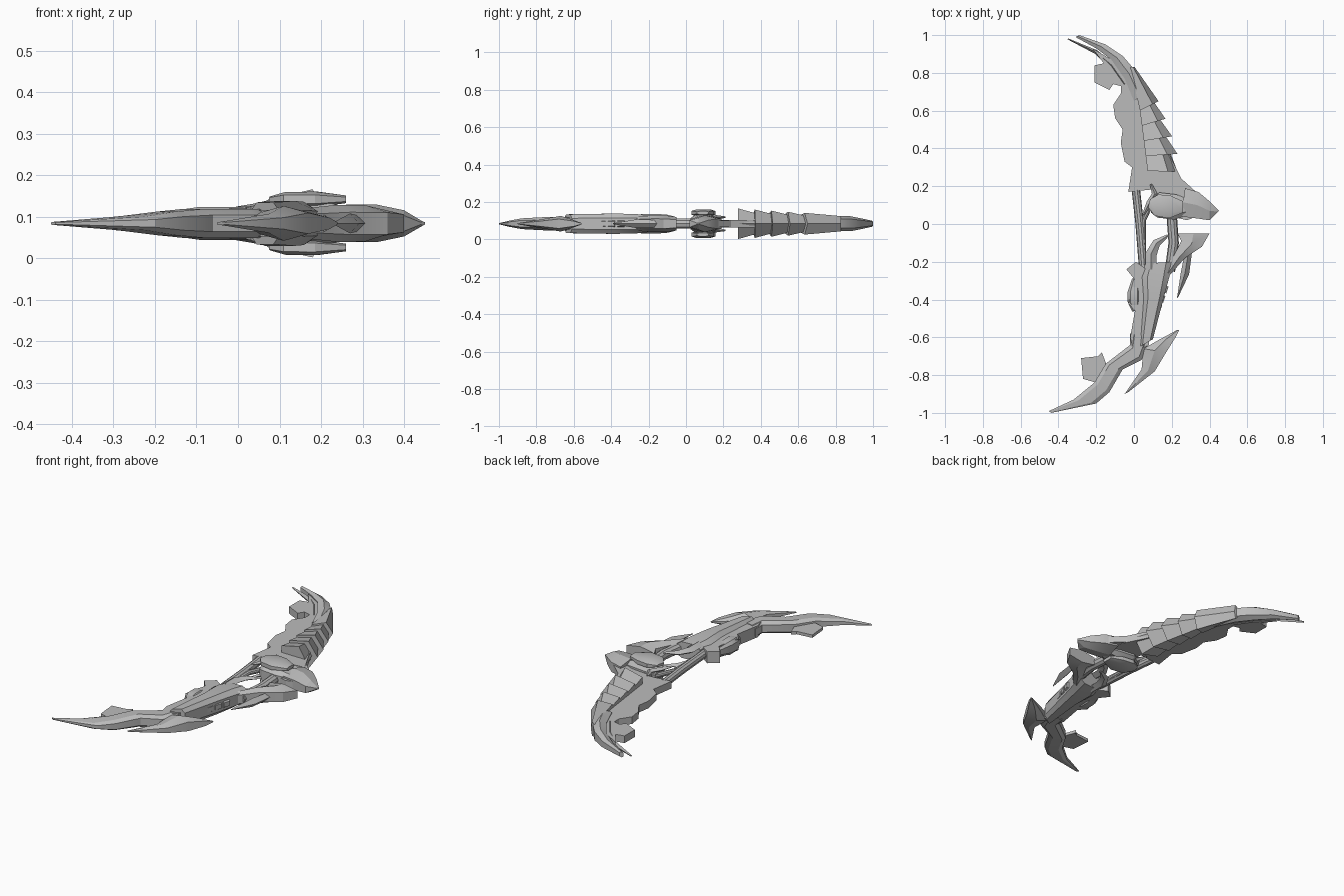
import bpy, bmesh, math
from mathutils import Vector

cube = bpy.data.objects.get("Cube")
if cube:
    bpy.data.objects.remove(cube)

MIDDLE = .084  # height of the symmetry plane

steel = bpy.data.materials.new("plain grey steel")
steel.use_nodes = True
steel.diffuse_color = (.5, .5, .5, 1)
steel.node_tree.nodes["Principled BSDF"].inputs["Base Color"].default_value = steel.diffuse_color


def clamp(value):
    return max(-1, min(1, value))


def section(sides, fullness=1, turned=False):
    """Regular polygon pushed out to its bounding square by the fullness factor."""
    offset = math.pi / sides if turned else 0
    angles = [math.tau * i / sides + offset for i in range(sides)]
    return [(.5 + clamp(fullness * math.cos(a)) / 2, clamp(fullness * math.sin(a)))
            for a in angles]


LENS = section(4)
WEDGE = section(5, 1.2)
RIDGE = section(6, 1.2, turned=True)
SLAB = section(8, 1.5, turned=True)
ROUND = section(10)


def finish(name, bm):
    """Turn a bmesh into a shaded object."""
    bmesh.ops.recalc_face_normals(bm, faces=bm.faces)
    mesh = bpy.data.meshes.new(name)
    bm.to_mesh(mesh)
    bm.free()
    mesh.materials.append(steel)
    part = bpy.data.objects.new(name, mesh)
    bpy.context.collection.objects.link(part)
    bpy.ops.object.select_all(action='DESELECT')
    part.select_set(True)
    bpy.context.view_layer.objects.active = part
    bpy.ops.object.shade_smooth_by_angle(angle=math.radians(25))


def plate(name, half, outline):
    """Flat plate extruded from a plan outline."""
    bm = bmesh.new()
    face = bm.faces.new([bm.verts.new((x, y, MIDDLE - half)) for x, y in outline])
    extruded = bmesh.ops.extrude_face_region(bm, geom=[face])
    moved = [item for item in extruded["geom"] if isinstance(item, bmesh.types.BMVert)]
    bmesh.ops.translate(bm, verts=moved, vec=(0, 0, 2 * half))
    finish(name, bm)


def fade(position, first, last):
    """Full size halfway along, shrinking to the given share at either end."""
    return min(first + 2 * position * (1 - first), last + 2 * (1 - position) * (1 - last), 1)


def loft(name, profile, half, inner, outer, first=1, last=1, lift=0):
    """Skin a profile stretched between two plan rails."""
    bm = bmesh.new()
    rings = []
    for i, (a, b) in enumerate(zip(inner, outer)):
        height = half * fade(i / (len(inner) - 1), first, last)
        ring = []
        for across, up in profile:
            point = Vector(a).lerp(Vector(b), across)
            ring.append(bm.verts.new((point.x, point.y, MIDDLE + lift + height * up)))
        rings.append(ring)
    for ring, following in zip(rings, rings[1:]):
        for i in range(len(ring)):
            bm.faces.new((ring[i - 1], ring[i], following[i], following[i - 1]))
    bm.faces.new(rings[0])
    bm.faces.new(rings[-1])
    finish(name, bm)


def sweep(name, profile, width, half, path, first=1, last=1, lift=0):
    """Carry a profile along a plan path, fading in width and height together."""
    points = [Vector(p) for p in path]
    end = len(points) - 1
    inner, outer = [], []
    for i, point in enumerate(points):
        along = (points[min(i + 1, end)] - points[max(i - 1, 0)]).normalized()
        reach = along.orthogonal() * width / 2 * fade(i / end, first, last)
        inner.append(point - reach)
        outer.append(point + reach)
    loft(name, profile, half, inner, outer, first, last, lift)


# Upper limb: ragged web behind the armour
plate("upper_web", .02, [
    (-.22, .93), (-.16, .85), (-.21, .84), (-.21, .75), (-.13, .71), (-.11, .74),
    (-.07, .73), (-.07, .69), (-.11, .63), (-.1, .56), (-.06, .5), (-.07, .43),
    (-.05, .33), (-.01, .3), (-.03, .17), (.27, .2), (.2, .34), (.1, .6), (0, .8)])

# Upper limb: curved horn tip and the separate edge behind it
loft("upper_tip", RIDGE, .04,
     [(-.31, .99), (-.2, .93), (-.12, .87), (-.05, .77), (0, .65)],
     [(-.29, 1), (-.15, .95), (-.06, .89), (0, .82), (.06, .7)], first=.4)
sweep("upper_inner_edge", LENS, .03, .024,
      [(-.35, .98), (-.2, .91), (-.12, .84), (-.05, .74)], first=.2)

# Upper limb: overlapping armour scales, each flared at its lower end
rims = [((-.02, .83), (.01, .83))]
for n in range(5):
    rims.append(((.03 + n * .01, .6 - n * .08), (min(.13 + n * .036, .23), .65 - n * .093)))
for n in range(5):
    (top_in, top_out), (low_in, low_out) = rims[n:n + 2]
    tucked = Vector(top_in).lerp(Vector(top_out), .8)
    loft(f"upper_scale_{n + 1}", WEDGE, .058 + n * .006,
         [top_in, low_in], [tucked, low_out], first=.7)

# Centre: shoulder plate, forward horn and faceted core
plate("shoulder_plate", .018, [
    (.1, .2), (.24, .25), (.34, .16), (.36, .05), (.28, .02), (.12, .06)])
loft("shoulder_horn", RIDGE, .045,
     [(.25, .04), (.33, .03), (.4, .02), (.44, .06)],
     [(.27, .19), (.34, .17), (.4, .12), (.45, .07)], last=.1)
sweep("core", SLAB, .16, .06, [(.09, .1), (.13, .1), (.22, .09), (.29, .09)], .5, .5)

# Twin shells and hooks above and below the core
for side, word in ((1, "upper"), (-1, "lower")):
    sweep(f"core_shell_{word}", SLAB, .15, .023,
          [(.08, .11), (.12, .1), (.19, .09), (.26, .09)], .3, .4, side * .058)
    sweep(f"top_hook_{word}", LENS, .04, .015,
          [(.09, .21), (.11, .16), (.08, .11), (.05, .05)], .3, .3, side * .035)
    sweep(f"bottom_hook_{word}", LENS, .06, .018,
          [(.18, -.06), (.12, -.1), (.09, -.16), (.09, -.24)], .2, 1, side * .035)

# Grip bars
sweep("grip_rear", ROUND, .045, .022, [(.01, .18), (.03, 0), (.05, -.25)])
sweep("grip_brace", ROUND, .028, .014, [(.11, .15), (.05, .02), (.05, -.2)])
sweep("grip_front", ROUND, .055, .028, [(.2, .04), (.21, -.1), (.19, -.25)])

# Lower limb: armoured body, forward fin and hanging spike
loft("lower_body", SLAB, .056,
     [(.06, -.21), (.04, -.28), (.05, -.4), (.03, -.65)],
     [(.2, -.2), (.19, -.27), (.16, -.38), (.1, -.61)], .8, .9)
loft("lower_fin", RIDGE, .048,
     [(.23, -.05), (.25, -.09), (.21, -.17), (.17, -.25)],
     [(.4, -.05), (.36, -.12), (.27, -.18), (.19, -.27)], .75, .8)
sweep("hanging_spike", LENS, .045, .024,
      [(.29, -.14), (.27, -.26), (.23, -.39)], first=.8, last=.1)

# Row of small blocks along the lower front edge
for n in range(5):
    x, y = .15 - n * .017, -.32 - n * .05
    sweep(f"edge_block_{n + 1}", SLAB, .07, .022, [(x, y), (x - .012, y - .036)])

# Lower limb: notched rear spine with a raised knob
plate("lower_spine", .032, [
    (.01, -.2), (-.04, -.24), (0, -.29), (-.03, -.42), (.005, -.46),
    (-.02, -.6), (0, -.68), (.08, -.64), (.08, -.25)])
sweep("spine_knob", SLAB, .08, .045, [(.01, -.29), (0, -.36), (0, -.41), (.01, -.46)], .5, .5)

# Lower blade, its thin fin and the crossing blade
loft("lower_blade", SLAB, .035,
     [(-.02, -.58), (-.02, -.64), (-.15, -.74), (-.21, -.84), (-.32, -.93), (-.45, -.99)],
     [(.09, -.6), (.04, -.72), (-.06, -.77), (-.13, -.89), (-.2, -.95), (-.44, -1)],
     last=.1)
plate("blade_fin", .008, [
    (-.14, -.76), (-.17, -.68), (-.19, -.7), (-.28, -.71), (-.27, -.82), (-.2, -.84)])
loft("crossing_blade", RIDGE, .042,
     [(.23, -.56), (.12, -.62), (.05, -.66), (.04, -.77), (-.05, -.9)],
     [(.24, -.56), (.22, -.6), (.17, -.68), (.11, -.78), (-.03, -.89)], .1, .1)
